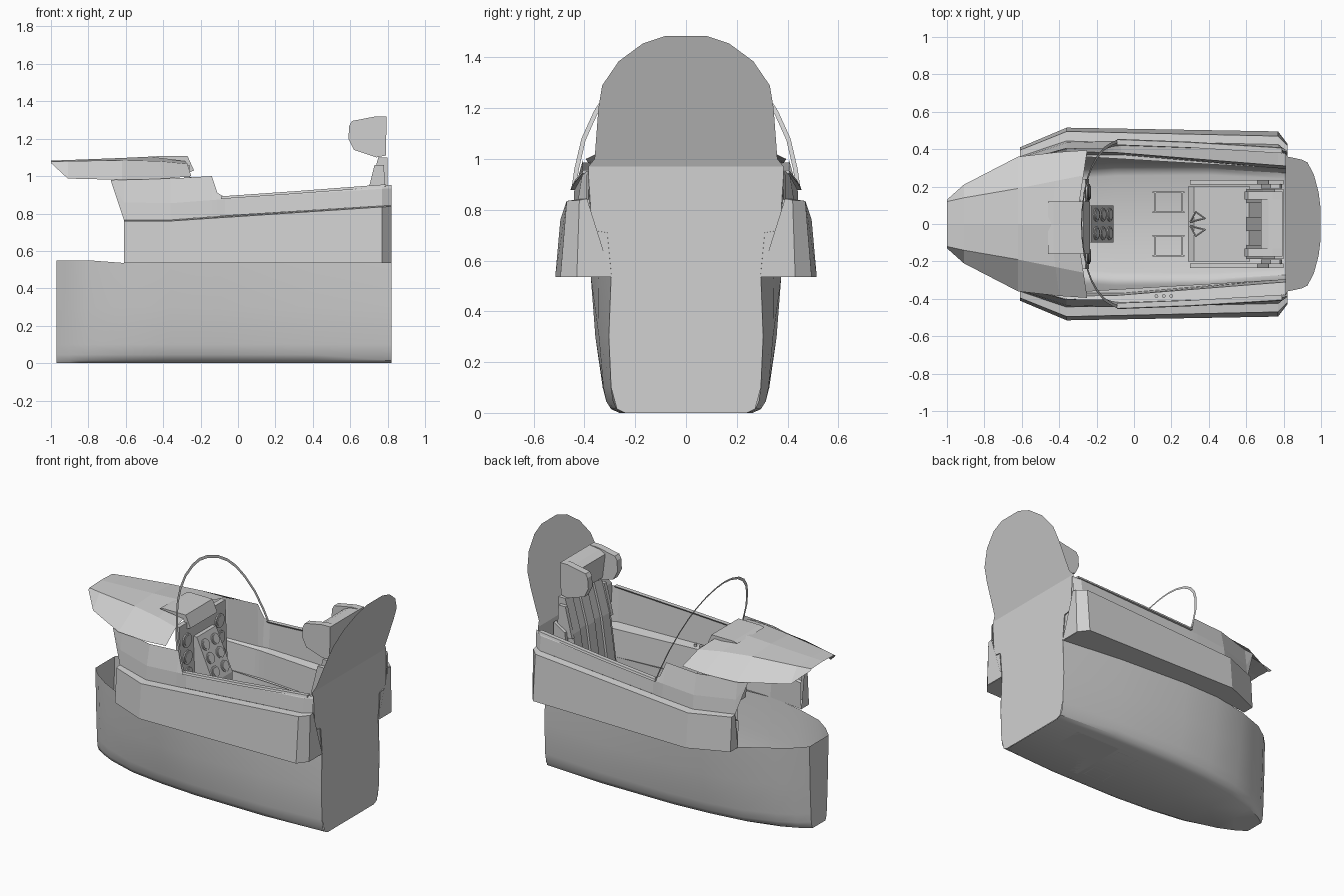
import bpy, bmesh, math
from mathutils import Vector, Matrix

if "Cube" in bpy.data.objects:
    bpy.data.objects.remove(bpy.data.objects["Cube"])

grey = bpy.data.materials.new("cockpit_grey")
grey.diffuse_color = (0.63, 0.63, 0.63, 1)
grey.use_nodes = True
grey.node_tree.nodes["Principled BSDF"].inputs["Base Color"].default_value = grey.diffuse_color


def finish(name, bm, mirror=False, smooth=None):
    bmesh.ops.remove_doubles(bm, verts=bm.verts, dist=0.0005)
    bmesh.ops.recalc_face_normals(bm, faces=bm.faces)
    me = bpy.data.meshes.new(name)
    bm.to_mesh(me)
    bm.free()
    me.materials.append(grey)
    ob = bpy.data.objects.new(name, me)
    bpy.context.collection.objects.link(ob)
    if mirror:
        m = ob.modifiers.new("mirror", 'MIRROR')
        m.use_axis = (False, True, False)
        m.merge_threshold = 0.001
    if smooth:
        bpy.ops.object.select_all(action='DESELECT')
        ob.select_set(True)
        bpy.context.view_layer.objects.active = ob
        bpy.ops.object.shade_smooth_by_angle(angle=math.radians(smooth))
    return ob


def loft(name, sections, closed=False, caps=False, **kw):
    bm = bmesh.new()
    rows = [[bm.verts.new(p) for p in s] for s in sections]
    n = len(rows[0])
    for a, b in zip(rows, rows[1:]):
        for i in range(n if closed else n - 1):
            j = (i + 1) % n
            bm.faces.new((a[i], a[j], b[j], b[i]))
    if caps:
        bm.faces.new(rows[0])
        bm.faces.new(rows[-1])
    return finish(name, bm, **kw)


def add_box(bm, x0, x1, y0, y1, z0, z1):
    m = Matrix.Translation(((x0 + x1) / 2, (y0 + y1) / 2, (z0 + z1) / 2)) @ Matrix.Diagonal((x1 - x0, y1 - y0, z1 - z0, 1))
    bmesh.ops.create_cube(bm, size=1, matrix=m)


def boxes(name, items, mirror=False):
    bm = bmesh.new()
    for b in items:
        add_box(bm, *b)
    return finish(name, bm, mirror)


def prism(name, profile, y0, y1, mirror=False):
    # side profile (x, z) extruded across y
    return loft(name, [[(x, y, z) for x, z in profile] for y in (y0, y1)], closed=True, caps=True, mirror=mirror)


# Hull tub: open-topped U sections, closed at the nose
def hull_section(x, w, top):
    t = min(1, max(0, (x + 0.36) / 1.18))
    mix = lambda a, b: w * (a + (b - a) * t)
    return [(x, w, top), (x, mix(.93, 1.03), .3), (x, mix(.84, 1.0), .1),
            (x, mix(.80, .97), .045), (x, mix(.74, .92), .015), (x, mix(.65, .82), 0), (x, 0, 0)]


hull = [(-.97, 0, .55), (-.97, .10, .55), (-.9, .17, .55), (-.8, .24, .55), (-.6, .325, .535),
        (-.36, .37, .535), (-.1, .375, .535), (.4, .345, .535), (.82, .295, .535)]
loft("hull_tub", [hull_section(*h) for h in hull], mirror=True, smooth=35)

# Side boxes: x, hull y, outer y low, outer y high, top z, ledge y
box = [(-.61, .33, .41, .395, .76, .36), (-.36, .365, .515, .495, .76, .445),
       (.77, .298, .495, .47, .835, .425), (.82, .293, .43, .42, .838, .39)]
loft("side_box", [[(x, h, .536), (x, b, .536), (x, c, z), (x, w, z + .006)] for x, h, b, c, z, w in box],
     caps=True, mirror=True)

# Upper wall above the ledge: x, then wall foot, shelf, sill edge (y, z each)
wall = [(-.68, .33, .975, .33, .977, .33, .98), (-.61, .36, .766, .352, .86, .335, .982),
        (-.36, .445, .766, .435, .855, .405, .987), (-.14, .445, .782, .44, .872, .405, 1.0),
        (-.11, .445, .784, .44, .874, .43, .91), (-.07, .444, .788, .44, .877, .435, .888),
        (.77, .425, .841, .41, .932, .40, .949), (.82, .39, .844, .39, .935, .385, .952)]
loft("upper_wall", [[(x, a, b), (x, c, d), (x, e, f)] for x, a, b, c, d, e, f in wall], mirror=True)

# Inner cockpit wall with a lower side console: x, sill y/z, console outer y, inner y, hull y
inner = [(-.61, .335, .982, .335, .325, .33), (-.36, .405, .987, .40, .385, .365), (-.14, .405, 1.0, .41, .383, .37),
         (-.11, .43, .91, .415, .383, .37), (-.07, .435, .888, .42, .38, .37), (.77, .40, .949, .39, .313, .298),
         (.82, .385, .952, .37, .31, .293)]
loft("inner_wall", [[(x, t, z), (x, c, .72), (x, i, .71), (x, h, .535)] for x, t, z, c, i, h in inner], mirror=True)

# Raised rim along the sill
loft("sill_rim", [[(x, y, z), (x, y + .02, z), (x, y + .016, z + .014), (x, y - .012, z + .014)]
                  for x, y, z in [(-.09, .435, .878), (.3, .42, .905), (.79, .39, .942)]],
     closed=True, caps=True, mirror=True)

# Rear bulkhead: upright below, leaning backwards above
outline = [(.24, 0), (.272, .015), (.295, .1), (.304, .3), (.295, .535), (.425, .535), (.42, .84),
           (.385, .84), (.385, .97), (.36, 1.0), (.345, 1.2), (.33, 1.29), (.265, 1.385), (.17, 1.455), (.08, 1.485)]


def bulk_x(z):
    return .822 - .012 * min(z, .97) / .97 + max(0, z - .97) * .365


loft("rear_bulkhead", [[(bulk_x(z), s * y, z) for s in (-1, 0, 1)] for y, z in outline])

# Glare shield over the instruments
loft("glare_shield", [
    [(-1.0, 0, 1.083), (-1.0, .12, 1.078), (-1.0, .13, 1.07)],
    [(-.91, 0, 1.086), (-.91, .14, 1.08), (-.91, .21, .987)],
    [(-.62, 0, 1.097), (-.62, .19, 1.085), (-.62, .36, .98)],
    [(-.45, 0, 1.105), (-.42, .23, 1.08), (-.40, .385, .985)],
    [(-.31, 0, 1.107), (-.27, .26, 1.065), (-.25, .395, 1.0)]], mirror=True)

# Small instrument hood on top
prism("instrument_hood", [(-.46, 1.1), (-.43, 1.108), (-.27, 1.108), (-.235, 1.03), (-.26, 1.02), (-.29, 1.08)], -.16, .12)

# Canopy arch: a thin flat band leaning forward
arch = [(.45, .89), (.44, .96), (.412, 1.08), (.362, 1.19), (.31, 1.27), (.25, 1.33), (.17, 1.38), (.08, 1.41), (0, 1.42)]
arch += [(-y, z) for y, z in arch[-2::-1]]


def arch_point(y, z):
    return (-.09 - (z - .89) * .365, y, z)


loft("canopy_arch", [[arch_point(y, z), arch_point(y * .96, .89 + (z - .89) * .968)] for y, z in arch])

# Instrument panel, with a sloping centre part
prism("instrument_panel", [(-.29, 1.06), (-.26, 1.06), (-.24, .56), (-.27, .56)], -.24, .24)
prism("centre_panel", [(-.28, .95), (-.23, .95), (-.11, .68), (-.11, .52), (-.28, .52)], -.1, .1)
bm = bmesh.new()


def gauge(bm, x, y, z, r, tilt):
    for rad, off in ((r, 0), (r * .75, .004)):
        m = Matrix.Translation((x + off, y, z)) @ Matrix.Rotation(tilt, 4, 'Y')
        bmesh.ops.create_cone(bm, cap_ends=True, segments=16, radius1=rad, radius2=rad, depth=.012, matrix=m)


for y in (-.17, .17):
    for k in range(4):
        gauge(bm, -.254 + .0044 * k, y, .95 - .11 * k, .045, math.radians(88))
for y in (-.05, .05):
    for z in (.89, .81, .73):
        gauge(bm, -.23 + (.95 - z) * .444, y, z, .036, math.radians(66))
finish("gauges", bm, smooth=30)

# Seat: pan, side rails, ribbed back, shoulder frames
prism("seat_pan", [(.29, 0), (.29, .27), (.32, .3), (.62, .27), (.62, 0)], -.2, .2)
prism("seat_side", [(.3, .02), (.3, .38), (.42, .42), (.66, .46), (.72, .9), (.8, .95), (.8, .02)], .21, .235, mirror=True)
back = [(.60, .27), (.69, .88), (.75, 1.1), (.8, 1.1), (.8, .9), (.72, .27)]
for k in range(5):
    y = -.15 + k * .075
    d = .015 if k % 2 else 0
    prism("seat_back_rib", [(x + (d if n < 3 else 0), z) for n, (x, z) in enumerate(back)], y - .0375, y + .0375)
prism("shoulder_frame", [(.68, .86), (.73, 1.06), (.78, 1.06), (.79, .86)], .19, .215, mirror=True)

# Headrest, U-shaped and open to the front
prism("headrest_wing", [(.595, 1.27), (.59, 1.2), (.62, 1.14), (.74, 1.1), (.79, 1.11), (.795, 1.32), (.74, 1.32), (.61, 1.295)],
      .13, .175, mirror=True)
prism("headrest_pad", [(.68, 1.29), (.70, 1.13), (.79, 1.11), (.795, 1.32), (.72, 1.31)], -.14, .14)

# Ejection handle: two thin loops in front of the seat
bm = bmesh.new()
for s in (-1, 1):
    tri = [Vector((.30, s * .01, .31)), Vector((.38, s * .03, .33)), Vector((.33, s * .065, .33))]
    for a, b in zip(tri, tri[1:] + tri[:1]):
        m = Matrix.Translation((a + b) / 2) @ (b - a).to_track_quat('Z', 'Y').to_matrix().to_4x4()
        bmesh.ops.create_cone(bm, cap_ends=True, segments=6, radius1=.005, radius2=.005, depth=(b - a).length, matrix=m)
finish("ejection_handle", bm)

# Pedal tracks on the floor
boxes("pedal_tracks", [(.1, .27, .06, .068, 0, .02), (.1, .27, .165, .173, 0, .02),
                       (.11, .118, .06, .17, 0, .02), (.255, .263, .06, .17, 0, .02)], mirror=True)

# Row of round switches on the console
bm = bmesh.new()
for x in (.12, .16, .2):
    bmesh.ops.create_cone(bm, cap_ends=True, segments=12, radius1=.01, radius2=.01, depth=.02,
                          matrix=Matrix.Translation((x, -.385, .72)))
finish("console_switches", bm)
